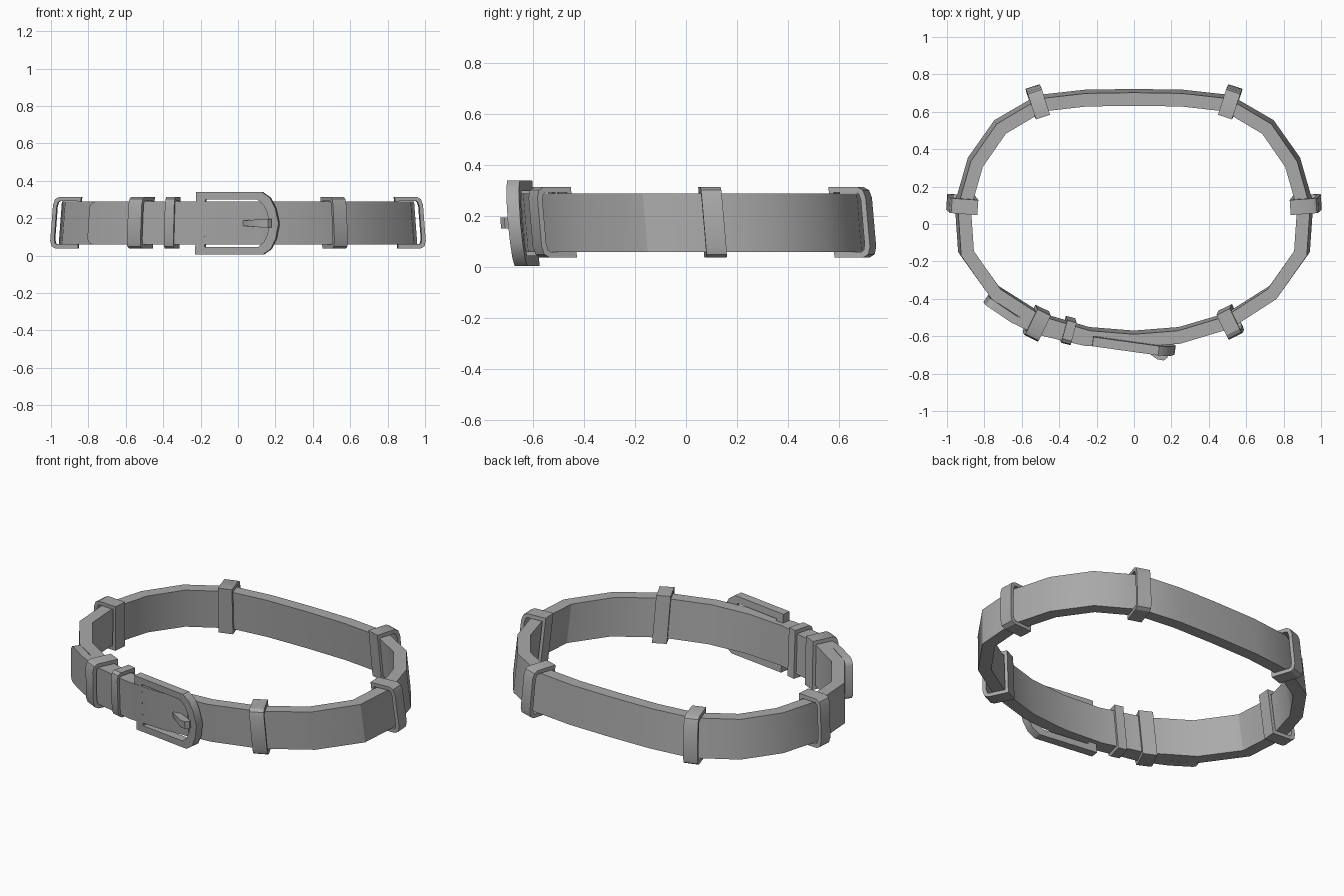
import bpy, bmesh, math
from mathutils import Vector, Matrix

if "Cube" in bpy.data.objects:
    bpy.data.objects.remove(bpy.data.objects["Cube"])

grey = bpy.data.materials.new("grey")
grey.diffuse_color = (0.4, 0.4, 0.4, 1)
grey.use_nodes = True
grey.node_tree.nodes["Principled BSDF"].inputs["Base Color"].default_value = grey.diffuse_color
Z0, Z1 = 0.06, 0.288          # strap bottom and top


def finish(bm, name):
    """Lean the part to the slight downward flare and make it an object."""
    bmesh.ops.recalc_face_normals(bm, faces=bm.faces)
    for v in bm.verts:
        d = (0.175 - v.co.z) / 0.115
        v.co.x *= 1 + 0.009 * d
        v.co.y += 0.01 * d
    me = bpy.data.meshes.new(name)
    bm.to_mesh(me)
    bm.free()
    me.materials.append(grey)
    ob = bpy.data.objects.new(name, me)
    bpy.context.collection.objects.link(ob)
    bpy.ops.object.select_all(action='DESELECT')
    ob.select_set(True)
    bpy.context.view_layer.objects.active = ob
    bpy.ops.object.shade_smooth_by_angle(angle=math.radians(30))
    return ob


def inset_path(pts, t, closed):
    """Offset a clockwise path to its right by t with mitred corners."""
    n, out = len(pts), []
    for i, p in enumerate(pts):
        a = pts[i - 1] if closed or i > 0 else p
        b = pts[(i + 1) % n] if closed or i < n - 1 else p
        dirs = [d.normalized() for d in (p - a, b - p) if d.length > 0]
        norms = [Vector((d.y, -d.x)) for d in dirs]
        m = sum(norms, Vector((0, 0))).normalized()
        out.append(p + m * t / m.dot(norms[0]))
    return out


def ribbon(name, pts, t, closed, round_end=0):
    """Upright strap following a path seen from above."""
    pts = [Vector(p) for p in pts]
    inner = inset_path(pts, t, closed)
    bm = bmesh.new()
    rings = [[bm.verts.new((q.x, q.y, z)) for q, z in
              ((o, Z0), (o, Z1), (i, Z1), (i, Z0))] for o, i in zip(pts, inner)]
    for k in range(len(rings) if closed else len(rings) - 1):
        a, b = rings[k], rings[(k + 1) % len(rings)]
        for j in range(4):
            bm.faces.new((a[j], a[(j + 1) % 4], b[(j + 1) % 4], b[j]))
    if not closed:
        bm.faces.new(rings[0])
        bm.faces.new(rings[-1])
        if round_end:
            tip = rings[-1]
            edges = [bm.edges.get((tip[1], tip[2])), bm.edges.get((tip[3], tip[0]))]
            bmesh.ops.bevel(bm, geom=edges, offset=round_end, segments=3,
                            profile=0.5, affect='EDGES')
    return finish(bm, name)


def frame(name, outer, inner, width, pos, angle):
    """Closed frame: two matching x-z outlines extruded along local y."""
    bm = bmesh.new()
    rows = [[bm.verts.new((a, y, b)) for a, b in loop] for loop, y in
            ((outer, -width / 2), (outer, width / 2),
             (inner, width / 2), (inner, -width / 2))]
    n = len(outer)
    for r in range(4):
        p, q = rows[r], rows[(r + 1) % 4]
        for k in range(n):
            m = (k + 1) % n
            bm.faces.new((p[k], p[m], q[m], q[k]))
    bm.transform(Matrix.Translation((pos[0], pos[1], 0))
                 @ Matrix.Rotation(math.radians(angle), 4, 'Z'))
    return finish(bm, name)


def mirrored(half, mid):
    """Complete an outline symmetric about height mid."""
    return half + [(a, 2 * mid - b) for a, b in reversed(half) if abs(b - mid) > 1e-4]


# Main strap, clockwise from the back centre
half = [(0, .712), (.26, .708), (.51, .68), (.74, .545), (.88, .345), (.95, .1),
        (.932, -.16), (.768, -.392), (.52, -.55), (.25, -.63), (0, -.65)]
ribbon("main_strap", half + [(-x, y) for x, y in reversed(half[1:-1])], 0.07, True)

# Overlapping strap end with rounded tip
ribbon("strap_tip", [(.12, -.643), (-.05, -.652), (-.27, -.641), (-.53, -.58),
                     (-.66, -.518), (-.8, -.425)], 0.045, False, 0.035)

# Carrier loops around the strap
loop_out = mirrored([(-.075, .038), (.045, .038), (.066, .05), (.075, .08)], .176)
loop_in = mirrored([(-.056, .06), (.038, .06), (.048, .066), (.054, .09)], .176)


def loop(name, pos, angle, width=.08, s=1.0):
    frame(name, [(a * s, b) for a, b in loop_out],
          [(a * s, b) for a, b in loop_in], width, pos, angle)


for side, sx in (("right", 1), ("left", -1)):
    for part, x, y, ang in (("back", .515, .655, 72), ("side", .919, .105, 4)):
        loop(f"{part}_{side}_loop", (sx * x, y), ang if sx > 0 else 180 - ang)
loop("front_right_loop", (.515, -.525), -64)
loop("front_left_loop", (-.52, -.532), -116, .08, 1.05)
loop("keeper_loop", (-.352, -.571), -105, .052, .85)

# Buckle frame with a rounded right end
b_out = mirrored([(-.225, 0.005), (.135, 0.005), (.178, .035), (.205, .09), (.222, .172)], .172)
b_in = mirrored([(-.175, .045), (.11, .045), (.143, .075), (.162, .115), (.172, .172)], .172)
frame("buckle_frame", b_out, b_in, .05, (0, -.645), -7.8)

# Buckle prong: side profile resting over the right bar, narrowing to the left
bm = bmesh.new()
profile = [(.02, -.635), (.03, -.655), (.125, -.722), (.16, -.728), (.18, -.712), (.175, -.695), (.06, -.635)]
rows = []
for s in (-1, 1):
    rows.append([bm.verts.new((x, y, .173 + s * (.013 + .009 * min(1, max(0, (x - .02) / .08)))))
                 for x, y in profile])
    bm.faces.new(rows[-1])
for k in range(len(profile)):
    m = (k + 1) % len(profile)
    bm.faces.new((rows[0][k], rows[0][m], rows[1][m], rows[1][k]))
finish(bm, "buckle_prong")
